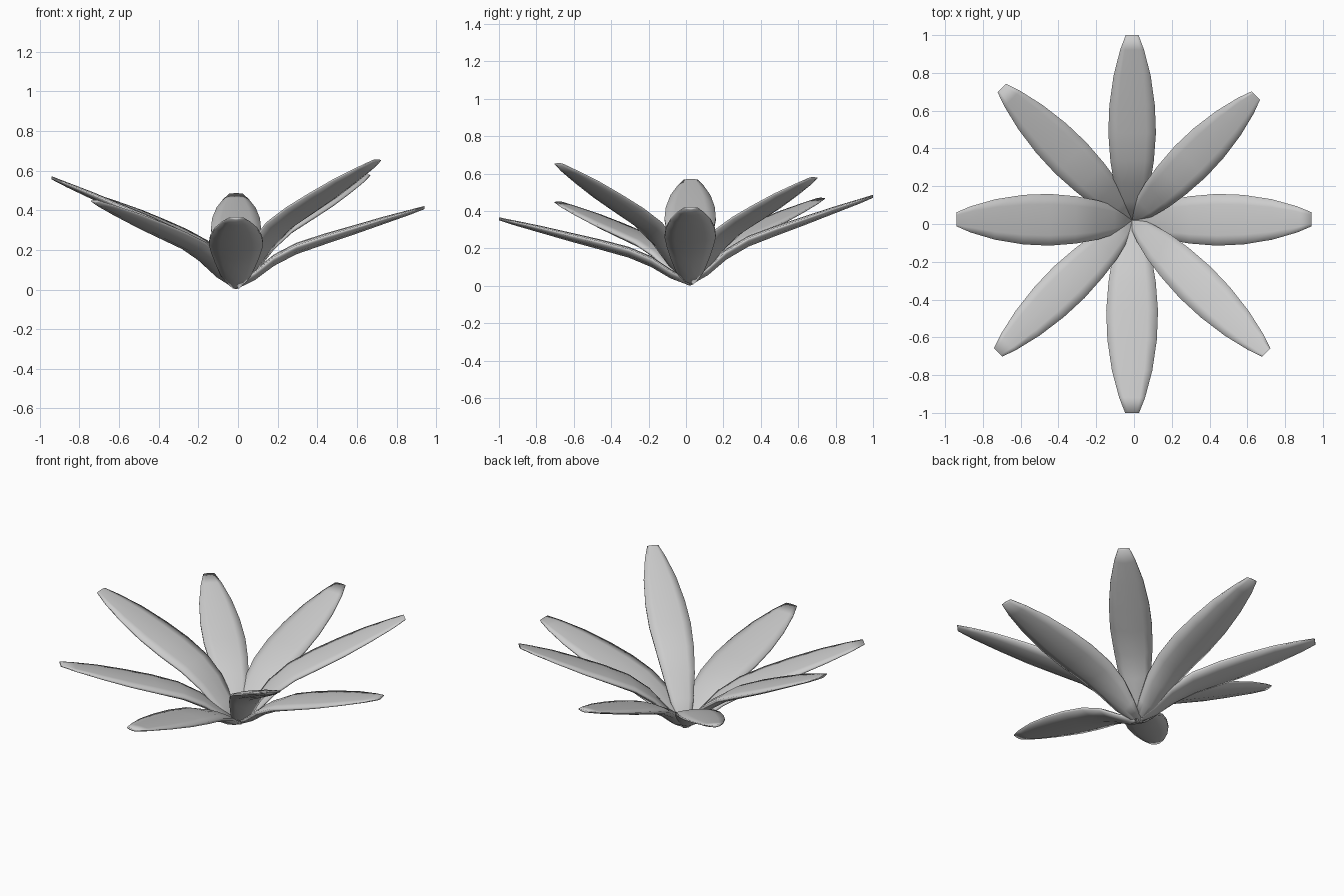
import bpy, bmesh
from mathutils import Vector

cube = bpy.data.objects.get("Cube")
if cube:
    bpy.data.objects.remove(cube)

grey = bpy.data.materials.new("pale grey")
grey.use_nodes = True
colour = (0.6, 0.6, 0.6, 1)
grey.diffuse_color = colour
grey.node_tree.nodes["Principled BSDF"].inputs["Base Color"].default_value = colour

BASE = Vector((-0.01, 0.02, 0.018))

# Stations along a petal: distance, rise, half width, thickness
STATIONS = [
    (0.0, 0.0, 0.03, 0.028), (0.1, 0.15, 0.075, 0.05), (0.2, 0.34, 0.105, 0.058),
    (0.32, 0.49, 0.125, 0.058), (0.47, 0.61, 0.137, 0.055), (0.62, 0.72, 0.131, 0.048),
    (0.78, 0.84, 0.107, 0.038), (0.92, 0.94, 0.069, 0.026), (1.0, 1.0, 0.037, 0.016),
]
ACROSS = (-1, -0.6, 0, 0.6, 1)


def petal(name, tip, width):
    """Loft a thick, lens-shaped leaf from the base to the blunt tip."""
    reach = Vector(tip) - BASE
    flat = Vector((reach.x, reach.y, 0))
    side = Vector((-flat.y, flat.x, 0)).normalized()
    bm = bmesh.new()
    rings = []
    for along, rise, half, thick in STATIONS:
        mid = BASE + flat * along + Vector((0, 0, reach.z * rise))
        ring = []
        for s in ACROSS:
            top = Vector((0, 0, thick * (0.4 - 0.2 * s * s)))
            ring.append(bm.verts.new(mid + side * s * half * width + top))
        for s in reversed(ACROSS):
            low = Vector((0, 0, thick * (0.55 * s * s - 0.6)))
            ring.append(bm.verts.new(mid + side * s * half * width + low))
        rings.append(ring)
    for a, b in zip(rings, rings[1:]):
        for i in range(len(a)):
            j = (i + 1) % len(a)
            bm.faces.new((a[i], a[j], b[j], b[i]))
    bm.faces.new(rings[0])
    bm.faces.new(rings[-1])
    bmesh.ops.recalc_face_normals(bm, faces=bm.faces)
    mesh = bpy.data.meshes.new(name)
    bm.to_mesh(mesh)
    bm.free()
    mesh.materials.append(grey)
    obj = bpy.data.objects.new(name, mesh)
    bpy.context.collection.objects.link(obj)
    bpy.ops.object.select_all(action="DESELECT")
    obj.select_set(True)
    bpy.context.view_layer.objects.active = obj
    bpy.ops.object.shade_smooth_by_angle(angle=1.9)


# Eight petals, each tilted differently
petal("left_petal", (0.94, 0.025, 0.415), 1)
petal("back_left_petal", (0.645, 0.68, 0.575), 0.85)
petal("back_petal", (-0.01, 1.0, 0.48), 0.92)
petal("back_right_petal", (-0.7, 0.72, 0.465), 0.85)
petal("right_petal", (-0.94, 0.025, 0.565), 1)
petal("front_right_petal", (-0.72, -0.68, 0.445), 0.85)
petal("front_petal", (-0.01, -1.0, 0.36), 1)
petal("front_left_petal", (0.7, -0.68, 0.65), 0.85)
